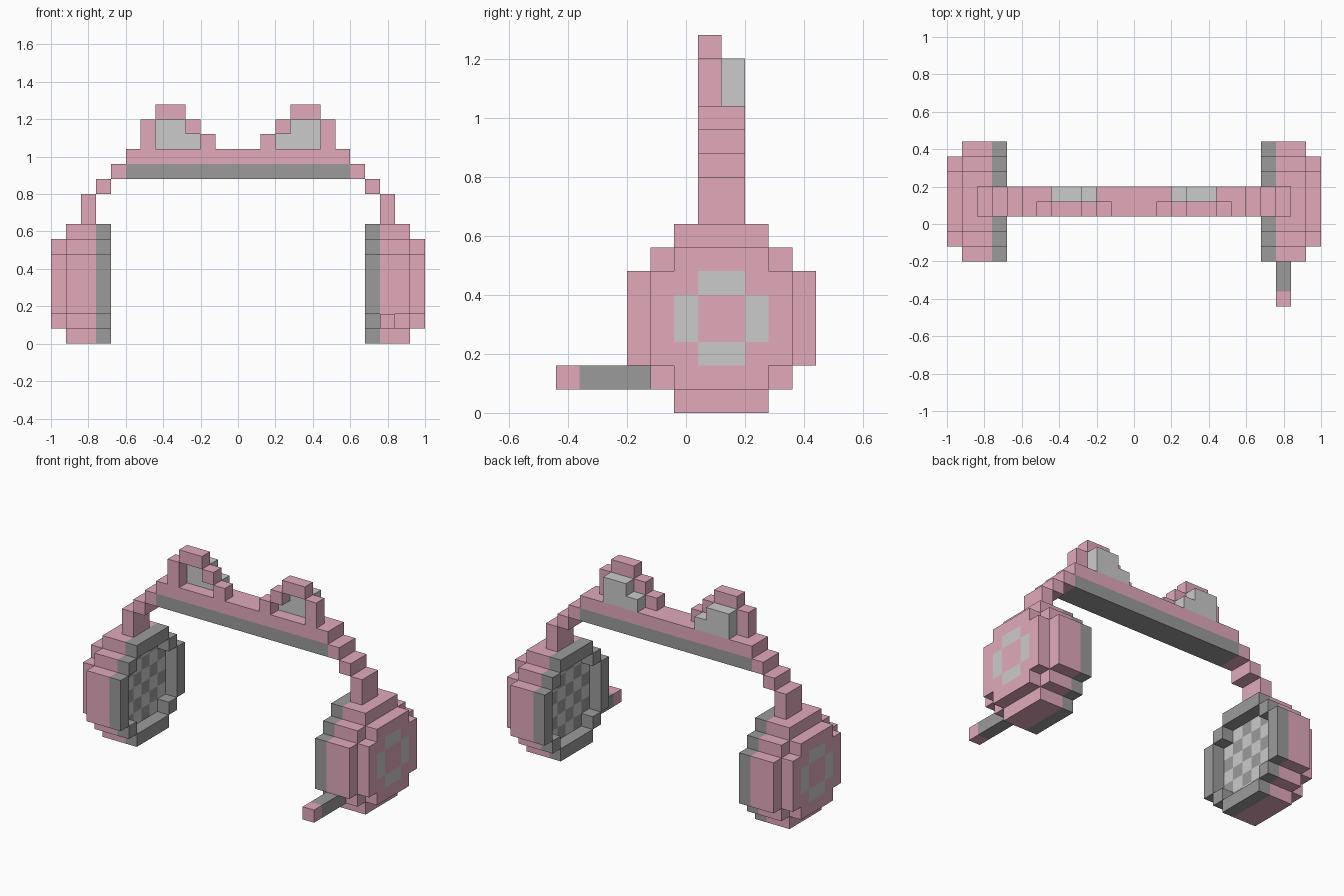
import bpy, bmesh
from mathutils import Vector

if "Cube" in bpy.data.objects:
    bpy.data.objects.remove(bpy.data.objects["Cube"])

S = 0.08                                  # block size
ORIGIN = Vector((-1.0, -0.44, 0.0))       # corner of block (0, 0, 0)
LAST = 24                                 # last block column, for mirroring


def material(name, rgb):
    m = bpy.data.materials.new(name)
    m.diffuse_color = (*rgb, 1)
    m.use_nodes = True
    m.node_tree.nodes["Principled BSDF"].inputs["Base Color"].default_value = m.diffuse_color
    return m


MATS = [material("pink", (0.76, 0.4, 0.5)),
        material("dark_grey", (0.33, 0.33, 0.33)),
        material("light_grey", (0.6, 0.6, 0.6))]
PINK, DARK, LIGHT = range(3)


def box(xs, ys, zs, colour):
    """Blocks in inclusive index ranges, all of one colour."""
    return {(i, j, k): colour for i in range(xs[0], xs[1] + 1)
            for j in range(ys[0], ys[1] + 1) for k in range(zs[0], zs[1] + 1)}


def mirrored(cells):
    return {(LAST - i, j, k): c for (i, j, k), c in cells.items()}


def build(name, cells):
    """Skin a set of blocks with outward faces, then merge flat areas."""
    bm = bmesh.new()
    verts = {}

    def vert(p):
        if p not in verts:
            verts[p] = bm.verts.new(ORIGIN + Vector(p) * S)
        return verts[p]

    for cell, colour in cells.items():
        for axis in range(3):
            u, v = (axis + 1) % 3, (axis + 2) % 3
            for side in (0, 1):
                near = list(cell)
                near[axis] += 2 * side - 1
                if tuple(near) in cells:
                    continue
                loop = []
                for a, b in ((0, 0), (1, 0), (1, 1), (0, 1)):
                    p = list(cell)
                    p[axis] += side
                    p[u] += a
                    p[v] += b
                    loop.append(vert(tuple(p)))
                face = bm.faces.new(loop if side else loop[::-1])
                face.material_index = colour
    bmesh.ops.dissolve_limit(bm, angle_limit=0.01, verts=bm.verts[:],
                             edges=bm.edges[:], delimit={'MATERIAL'})
    mesh = bpy.data.meshes.new(name)
    bm.to_mesh(mesh)
    bm.free()
    for m in MATS:
        mesh.materials.append(m)
    bpy.context.collection.objects.link(bpy.data.objects.new(name, mesh))


def build_pair(name, cells):
    build(name + "_right", cells)
    build(name + "_left", mirrored(cells))


# Ear cup: cushion ring, checkered speaker, stepped shell, badge ring outside
cup = {}
for j in range(8):
    for k in range(8):
        d, e = abs(2 * j - 7), abs(2 * k - 7)
        if d + e > 10:
            continue
        inner = max(d, e) <= 5 and d + e <= 8
        if not inner:
            cup[21, j + 3, k] = DARK
        cup[22, j + 3, k] = (DARK if (j + k) % 2 else LIGHT) if inner else PINK
        cup[23, j + 3, k] = PINK
        if inner:
            cup[24, j + 3, k] = LIGHT if d + e == 4 else PINK
build_pair("ear_cup", cup)

# Stepped arms joining the cups to the headband
build_pair("arm", box((22, 22), (6, 7), (8, 9), PINK)
           | box((21, 21), (6, 7), (10, 10), PINK)
           | box((20, 20), (6, 7), (11, 11), PINK))

# Headband with padding underneath
build("headband", box((5, 19), (6, 7), (12, 12), PINK)
      | box((5, 19), (6, 7), (11, 11), DARK))

# Animal ears: pink outline in front, grey lining behind
ear = {(LAST - i, 6, k): PINK for i, k in
       ((6, 13), (10, 13), (6, 14), (9, 14), (7, 15), (8, 15))}
lining = box((15, 17), (7, 7), (13, 13), LIGHT) | box((16, 17), (7, 7), (14, 14), LIGHT)
build_pair("ear_outline", ear)
build_pair("ear_lining", lining)

# Microphone boom on the right cup only
build("microphone", box((22, 22), (0, 0), (1, 1), PINK)
      | box((22, 22), (1, 3), (1, 1), DARK))
